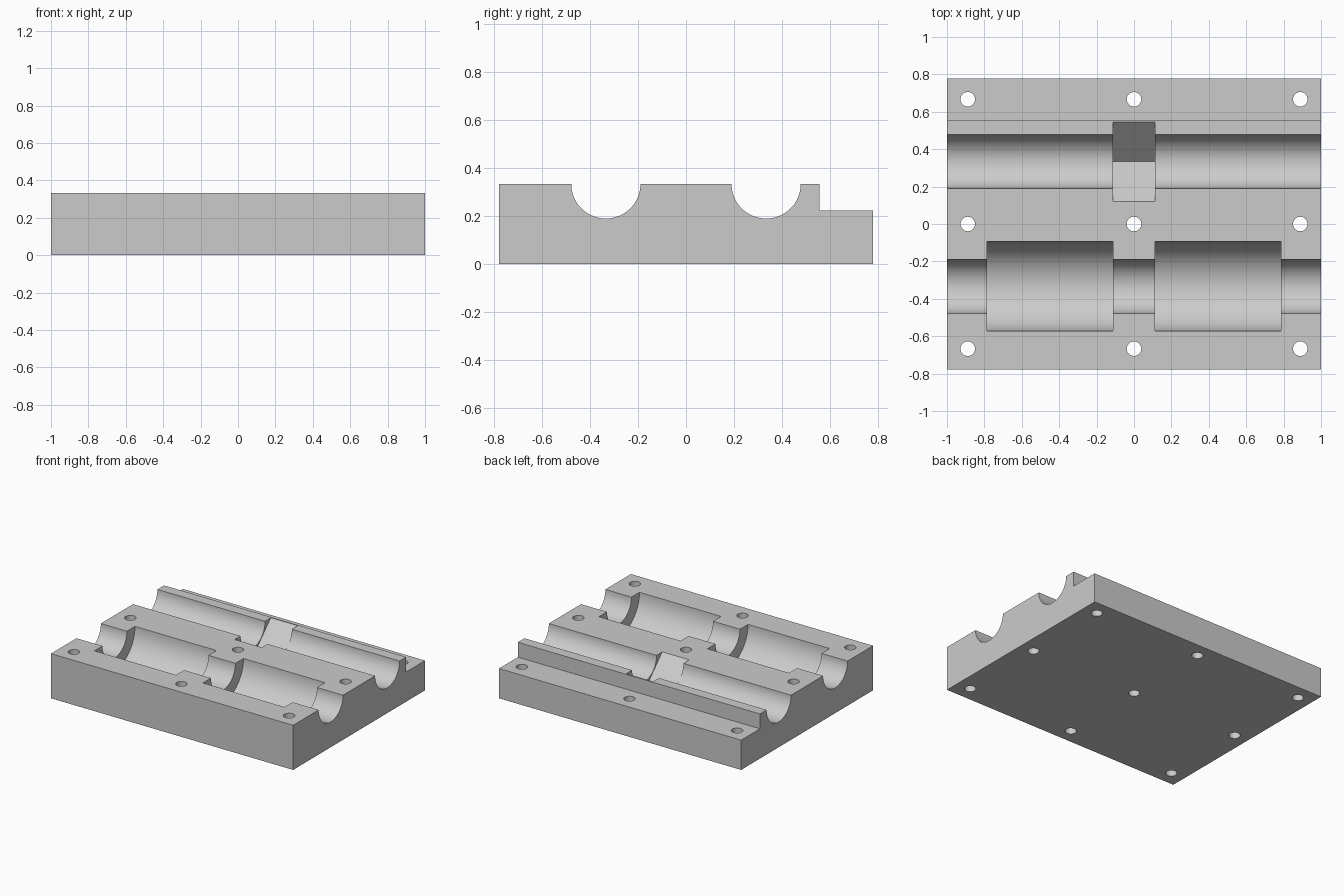
import bpy
import bmesh
from math import sin, cos, pi

default = bpy.data.objects.get("Cube")
if default:
    bpy.data.objects.remove(default, do_unlink=True)

U = 1 / 9                       # module size: the block is 18 x 14 x 3 modules
TOP = 3 * U
HALF_Y = 7 * U
AXIS_Y = 3 * U                  # both channels run along x at +/- this y
CHANNEL_R, POCKET_R, HOLE_R = 0.144, 0.239, 0.039
NOTCH = 0.2125
STEP_Y, STEP_Z = 5 * U, 2 * U

grey = bpy.data.materials.new("light grey")
grey.use_nodes = True
grey.diffuse_color = (0.6, 0.6, 0.6, 1)
grey.node_tree.nodes["Principled BSDF"].inputs["Base Color"].default_value = (0.6, 0.6, 0.6, 1)


def finish(name, bm):
    bmesh.ops.recalc_face_normals(bm, faces=bm.faces)
    mesh = bpy.data.meshes.new(name)
    bm.to_mesh(mesh)
    bm.free()
    mesh.materials.append(grey)
    obj = bpy.data.objects.new(name, mesh)
    bpy.context.collection.objects.link(obj)
    return obj


def prism(name, profile, x0, x1):
    """Extrude a closed (y, z) profile along x."""
    bm = bmesh.new()
    face = bm.faces.new([bm.verts.new((x0, y, z)) for y, z in profile])
    ext = bmesh.ops.extrude_face_region(bm, geom=[face])
    moved = [v for v in ext["geom"] if isinstance(v, bmesh.types.BMVert)]
    bmesh.ops.translate(bm, verts=moved, vec=(x1 - x0, 0, 0))
    return finish(name, bm)


def trough(y, r, steps=48):
    """Lower half circle, from -y to +y, hanging from the top face."""
    return [(y - r * cos(pi * i / steps), TOP - r * sin(pi * i / steps))
            for i in range(steps + 1)]


def cut(body, cutter):
    mod = body.modifiers.new("cut", 'BOOLEAN')
    mod.operation = 'DIFFERENCE'
    mod.solver = 'EXACT'
    mod.object = cutter
    bpy.context.view_layer.objects.active = body
    bpy.ops.object.modifier_apply(modifier=mod.name)
    bpy.data.objects.remove(cutter, do_unlink=True)


# Block with two round channels and a stepped back edge
outline = [(-HALF_Y, 0), (-HALF_Y, TOP)]
outline += trough(-AXIS_Y, CHANNEL_R) + trough(AXIS_Y, CHANNEL_R)
outline += [(STEP_Y, TOP), (STEP_Y, STEP_Z), (HALF_Y, STEP_Z), (HALF_Y, 0)]
block = prism("bearing_block", outline, -1, 1)

# Wide bearing pockets in the front channel
for x0, x1 in ((-0.785, -U), (U, 0.785)):
    shape = trough(-AXIS_Y, POCKET_R)
    shape += [(-AXIS_Y + POCKET_R, 0.5), (-AXIS_Y - POCKET_R, 0.5)]
    cut(block, prism("pocket_cutter", shape, x0, x1))

# V-shaped notch across the back channel
shape = [(AXIS_Y - NOTCH, TOP), (AXIS_Y, TOP - NOTCH), (AXIS_Y + NOTCH, TOP),
         (AXIS_Y + NOTCH, 0.5), (AXIS_Y - NOTCH, 0.5)]
cut(block, prism("notch_cutter", shape, -U, U))

# Three by three grid of through holes
for x in (-8 * U, 0, 8 * U):
    for y in (-6 * U, 0, 6 * U):
        bm = bmesh.new()
        bmesh.ops.create_cone(bm, cap_ends=True, segments=32,
                              radius1=HOLE_R, radius2=HOLE_R, depth=2)
        bmesh.ops.translate(bm, verts=bm.verts, vec=(x, y, 0))
        cut(block, finish("hole_cutter", bm))

# Smooth the round walls, keep the edges crisp
bpy.ops.object.select_all(action='DESELECT')
block.select_set(True)
bpy.context.view_layer.objects.active = block
bpy.ops.object.shade_smooth_by_angle(angle=pi / 6)
